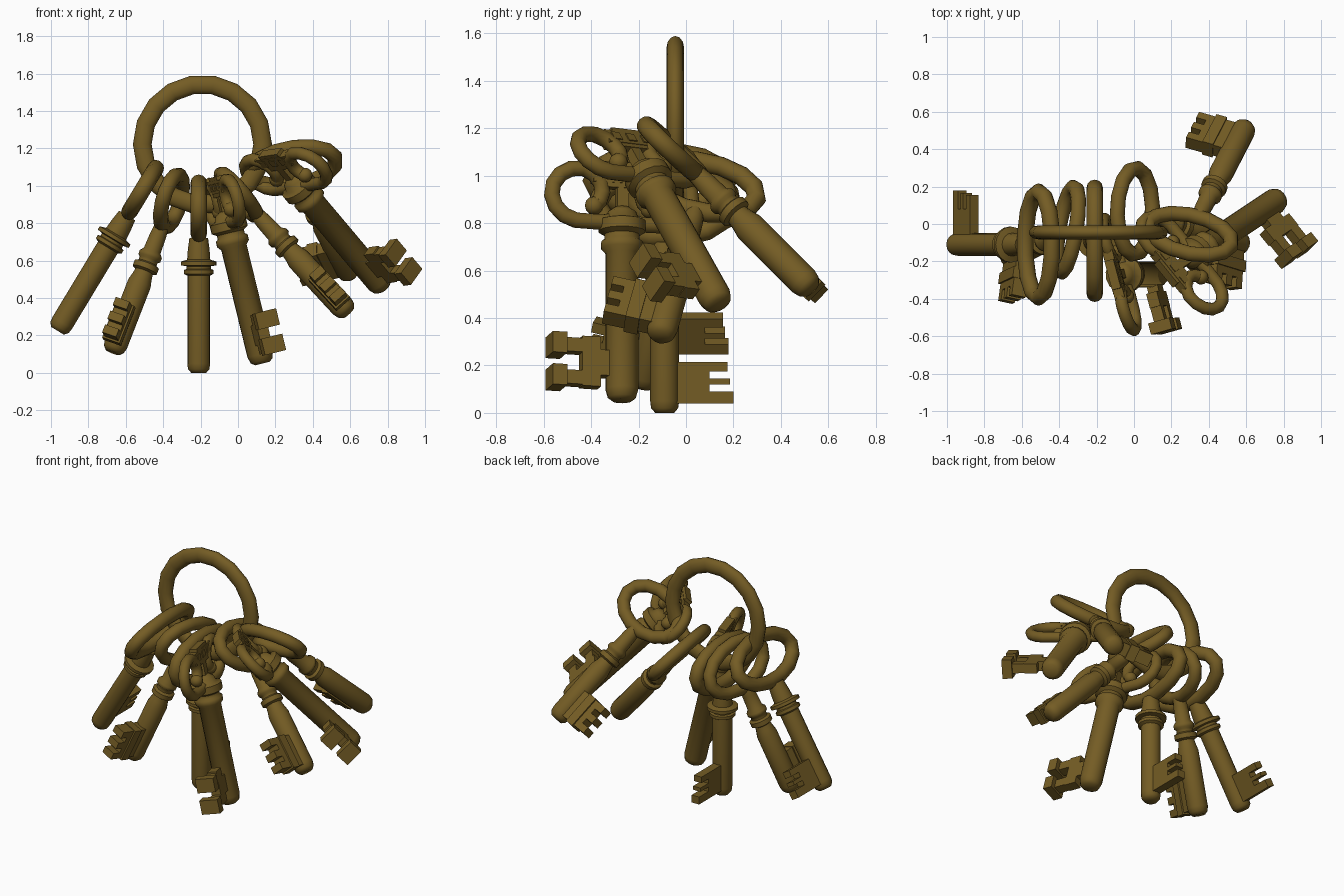
import bpy, bmesh, math
from mathutils import Vector, Matrix

cube = bpy.data.objects.get("Cube")
if cube:
    bpy.data.objects.remove(cube, do_unlink=True)

brass = bpy.data.materials.new("aged brass")
brass.use_nodes = True
color = (0.175, 0.108, 0.018, 1)
brass.diffuse_color = color
brass.node_tree.nodes["Principled BSDF"].inputs["Base Color"].default_value = color


def finish(obj, frame):
    obj.matrix_world = frame
    obj.data.materials.clear()
    obj.data.materials.append(brass)
    bpy.ops.object.select_all(action='DESELECT')
    obj.select_set(True)
    bpy.context.view_layer.objects.active = obj
    bpy.ops.object.shade_smooth_by_angle(angle=math.radians(55))


def mesh_object(name, bm, frame):
    bmesh.ops.recalc_face_normals(bm, faces=bm.faces)
    data = bpy.data.meshes.new(name)
    bm.to_mesh(data)
    bm.free()
    obj = bpy.data.objects.new(name, data)
    bpy.context.collection.objects.link(obj)
    finish(obj, frame)


def tube(name, points, radius, frame, closed=True):
    """Round bar along points in the local XZ plane."""
    curve = bpy.data.curves.new(name, 'CURVE')
    curve.dimensions = '3D'
    curve.bevel_depth = radius
    curve.bevel_resolution = 4
    curve.use_fill_caps = True
    spline = curve.splines.new('POLY')
    spline.points.add(len(points) - 1)
    for p, (x, z) in zip(spline.points, points):
        p.co = (x, 0, z, 1)
    spline.use_cyclic_u = closed
    obj = bpy.data.objects.new(name, curve)
    bpy.context.collection.objects.link(obj)
    bpy.ops.object.select_all(action='DESELECT')
    obj.select_set(True)
    bpy.context.view_layer.objects.active = obj
    bpy.ops.object.convert(target='MESH')
    finish(bpy.context.object, frame)


def ellipse(rx, rz, cz, count):
    return [(rx * math.cos(a), cz + rz * math.sin(a))
            for a in (math.tau * i / count for i in range(count))]


def lathe(name, profile, frame, sides=16):
    bm = bmesh.new()
    rings = [[bm.verts.new((r * math.cos(math.tau * i / sides),
                            r * math.sin(math.tau * i / sides), z))
              for i in range(sides)] for r, z in profile]
    for low, high in zip(rings, rings[1:]):
        for i in range(sides):
            j = (i + 1) % sides
            bm.faces.new((low[i], low[j], high[j], high[i]))
    bm.faces.new(rings[0][::-1])
    bm.faces.new(rings[-1])
    mesh_object(name, bm, frame)


def blocks(name, boxes, frame):
    """Boxes given as side start/end, height start/end, thickness."""
    bm = bmesh.new()
    for x0, x1, z0, z1, thick in boxes:
        m = Matrix.Translation(((x0 + x1) / 2, 0, (z0 + z1) / 2))
        m = m @ Matrix.Diagonal((x1 - x0, thick, z1 - z0, 1))
        bmesh.ops.create_cube(bm, size=1, matrix=m)
    mesh_object(name, bm, frame)


def key_frame(tip, bow, side):
    """Origin at the tip, Z towards the bow, X towards the bit."""
    z = (Vector(bow) - Vector(tip)).normalized()
    x = Vector(side)
    x = (x - z * x.dot(z)).normalized()
    m = Matrix((x, z.cross(x), z)).transposed().to_4x4()
    m.translation = tip
    return m


BOW = 0.88  # distance from tip to bow centre


def collared_key(n, f):
    lathe(f"collared_shaft_{n}", [
        (.04, 0), (.057, .02), (.061, .05), (.061, .52), (.08, .53), (.08, .55),
        (.066, .555), (.066, .57), (.096, .575), (.096, .595), (.062, .605),
        (.058, .66), (.05, .72)], f)
    tube(f"collared_bow_{n}", ellipse(.283, .14, BOW, 14), .044, f)
    teeth = [(.18, x, a, b, .055) for x, a, b in
             ((.29, .04, .09), (.275, .12, .145), (.265, .175, .215))]
    blocks(f"comb_bit_{n}", [(0, .19, .04, .215, .055)] + teeth, f)


def slim_key(n, f):
    lathe(f"slim_shaft_{n}", [
        (.04, 0), (.058, .02), (.065, .05), (.065, .4), (.055, .44), (.05, .47),
        (.07, .48), (.07, .51), (.052, .52), (.052, .54), (.064, .55), (.064, .57),
        (.048, .59), (.045, .68), (.038, .74)], f)
    tube(f"slim_bow_{n}", ellipse(.235, .14, BOW, 14), .041, f)
    teeth = [(.19, .255, a, b, .08) for a, b in ((.04, .085), (.12, .165), (.2, .245))]
    blocks(f"notched_bit_{n}", [(0, .2, .04, .245, .08), (.1, .16, .03, .25, .1)] + teeth, f)


def ornate_key(n, f):
    lathe(f"ornate_shaft_{n}", [
        (.04, 0), (.06, .015), (.07, .05), (.07, .64), (.088, .66), (.088, .69),
        (.075, .7), (.075, .72), (.1, .735), (.1, .78), (.07, .79), (.06, .82),
        (.03, .84)], f)
    # Scrolled bow, one curl on each side, ending in a ball
    curl = [(0, .79), (.08, .77)]
    for i in range(13):
        a = math.radians(-80 + 25 * i)
        r = .115 - .045 * max(0, i - 7) / 5
        curl.append((.18 + r * 1.1 * math.cos(a), .885 + r * math.sin(a)))
    for word, s in (("left", 1), ("right", -1)):
        tube(f"{word}_scroll_{n}", [(s * x, z) for x, z in curl], .034, f, False)
        bm = bmesh.new()
        x, z = curl[-1]
        bmesh.ops.create_icosphere(bm, subdivisions=2, radius=.04,
                                   matrix=Matrix.Translation((s * x, 0, z)))
        mesh_object(f"{word}_scroll_ball_{n}", bm, f)
    crown = [(-.13, .13, .94, 1.01, .055), (-.08, .08, .92, 1.03, .05),
             (-.025, .025, .8, .96, .045)]
    crown += [(x - .022, x + .022, .955, .995, .065) for x in (-.08, 0, .08)]
    blocks(f"bow_crown_{n}", crown, f)
    bit = [(0, .13, .1, .21, .06), (.1, .18, .05, .265, .06)]
    for z0, z1 in ((.04, .13), (.18, .27)):
        bit += [(.17, .27, z0 + .015, z1 - .015, .06), (.255, .317, z0, z1, .12)]
    blocks(f"flanged_bit_{n}", bit, f)


# Carrying ring, flatter from front to back
tube("carrying_ring", ellipse(.322, .322, 0, 18), .05,
     Matrix.Translation((-.19, -.045, 1.222)) @ Matrix.Diagonal((1, .74, 1, 1)))

# Keys: builder, tip, bow centre, bit direction
keys = [
    (collared_key, (-.965, -.11, .225), (-.515, -.11, .97), (0, 1, 0)),
    (slim_key, (-.67, -.18, .11), (-.355, -.03, .92), (-.22, -1, 0)),
    (collared_key, (-.21, -.09, 0), (-.21, -.09, .88), (0, 1, 0)),
    (ornate_key, (.13, -.27, .05), (-.08, -.27, .91), (.27, -.96, 0)),
    (slim_key, (.59, -.11, .32), (.03, .06, .925), (-.1, -.97, .25)),
    (ornate_key, (.78, .14, .455), (.27, -.2, 1.06), (.6, -.75, .1)),
    (slim_key, (.6, .53, .52), (.3, -.05, 1.1), (-.93, .25, -.2)),
]
for number, (build, tip, bow, side) in enumerate(keys, 1):
    build(number, key_frame(tip, bow, side))
